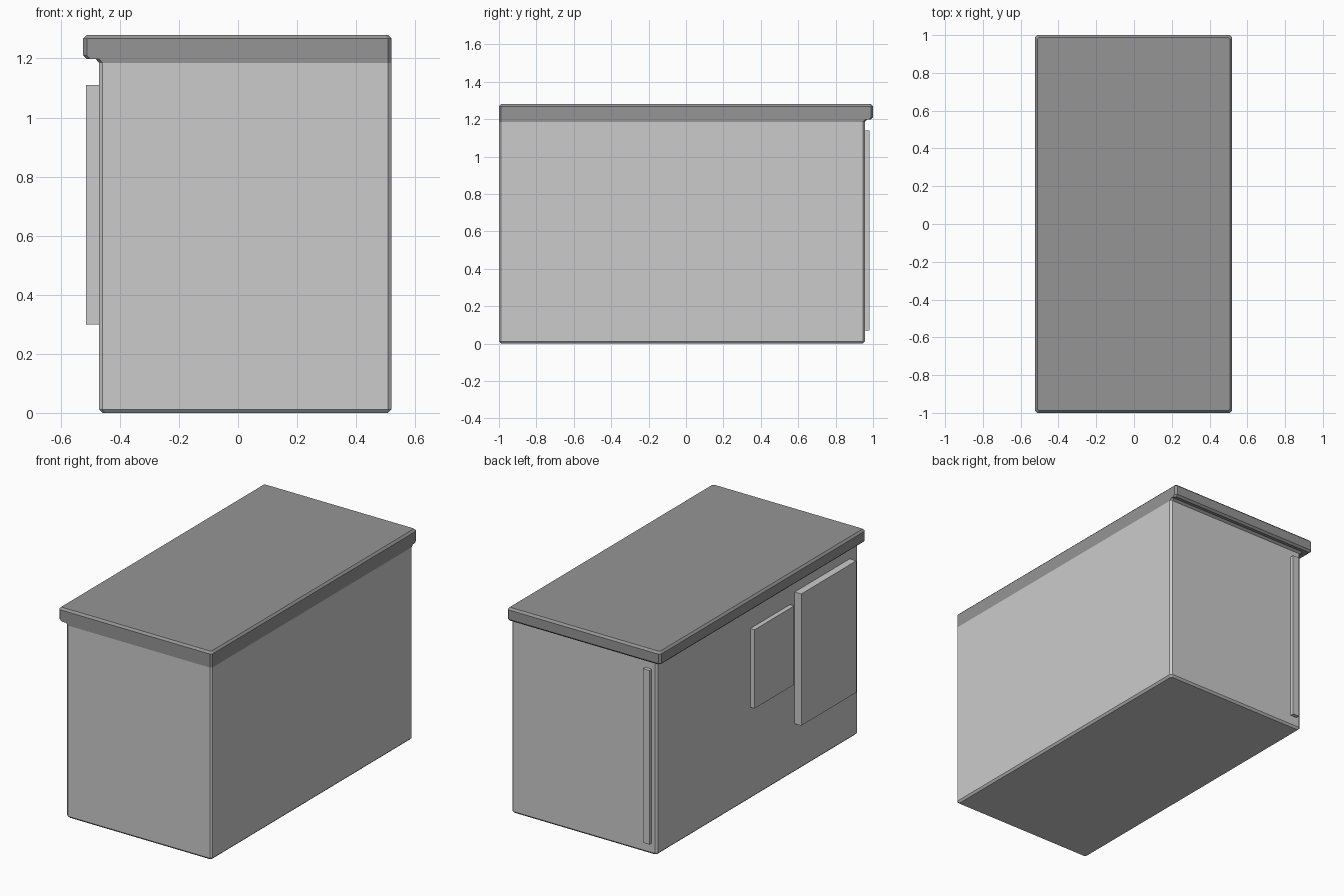
import bpy, bmesh

if "Cube" in bpy.data.objects:
    bpy.data.objects.remove(bpy.data.objects["Cube"])

C = 0.012            # chamfer width used on every edge
RIGHT, FRONT = 0.52, -1.0   # the two sides where lid and body are flush


def ring(left, back, z, inset=0.0):
    """Chamfered rectangle at height z, optionally inset on all sides."""
    x0, x1 = left + inset, RIGHT - inset
    y0, y1 = FRONT + inset, back - inset
    c = C * 0.7 if inset else C
    return [(x0 + c, y0, z), (x1 - c, y0, z), (x1, y0 + c, z), (x1, y1 - c, z),
            (x1 - c, y1, z), (x0 + c, y1, z), (x0, y1 - c, z), (x0, y0 + c, z)]


def loft(name, rings, cap_bottom=False, cap_top=False):
    bm = bmesh.new()
    loops = [[bm.verts.new(p) for p in r] for r in rings]
    for a, b in zip(loops, loops[1:]):
        for i in range(8):
            j = (i + 1) % 8
            bm.faces.new((a[i], a[j], b[j], b[i]))
    if cap_bottom:
        bm.faces.new(loops[0][::-1])
    if cap_top:
        bm.faces.new(loops[-1])
    # flush sides repeat points at equal heights, so clean collapsed faces
    bmesh.ops.remove_doubles(bm, verts=bm.verts[:], dist=1e-5)
    return finish(name, bm)


def box(name, x, y, z):
    bm = bmesh.new()
    bmesh.ops.create_cube(bm, size=1)
    for v in bm.verts:
        v.co = [(lo + hi) / 2 + (hi - lo) * k
                for (lo, hi), k in zip((x, y, z), v.co[:])]
    return finish(name, bm)


def finish(name, bm):
    me = bpy.data.meshes.new(name)
    bm.to_mesh(me)
    bm.free()
    ob = bpy.data.objects.new(name, me)
    bpy.context.collection.objects.link(ob)
    return ob


# Main cabinet body
BL, BB = -0.47, 0.957
loft("body", [ring(BL, BB, 0, C), ring(BL, BB, C), ring(BL, BB, 1.185)],
     cap_bottom=True)

# Dark lid overhanging on the left and back only
LL, LB = -0.524, 1.0
lid = loft("lid", [ring(BL, BB, 1.185),
                   ring(BL - C, BB + C, 1.198),
                   ring(LL + C, LB - C, 1.198),
                   ring(LL, LB, 1.21),
                   ring(LL, LB, 1.28 - C),
                   ring(LL, LB, 1.28, C)], cap_top=True)
dark = bpy.data.materials.new("dark_grey")
dark.diffuse_color = (0.3, 0.3, 0.3, 1)
dark.use_nodes = True
dark.node_tree.nodes["Principled BSDF"].inputs["Base Color"].default_value = dark.diffuse_color
lid.data.materials.append(dark)

# Raised panels on the left side and a thin strip on the back
box("large_panel", (-0.515, -0.46), (-0.92, -0.385), (0.30, 1.11))
box("small_panel", (-0.498, -0.46), (-0.34, 0.045), (0.565, 1.05))
box("back_strip", (-0.437, -0.394), (0.945, 0.98), (0.07, 1.14))
